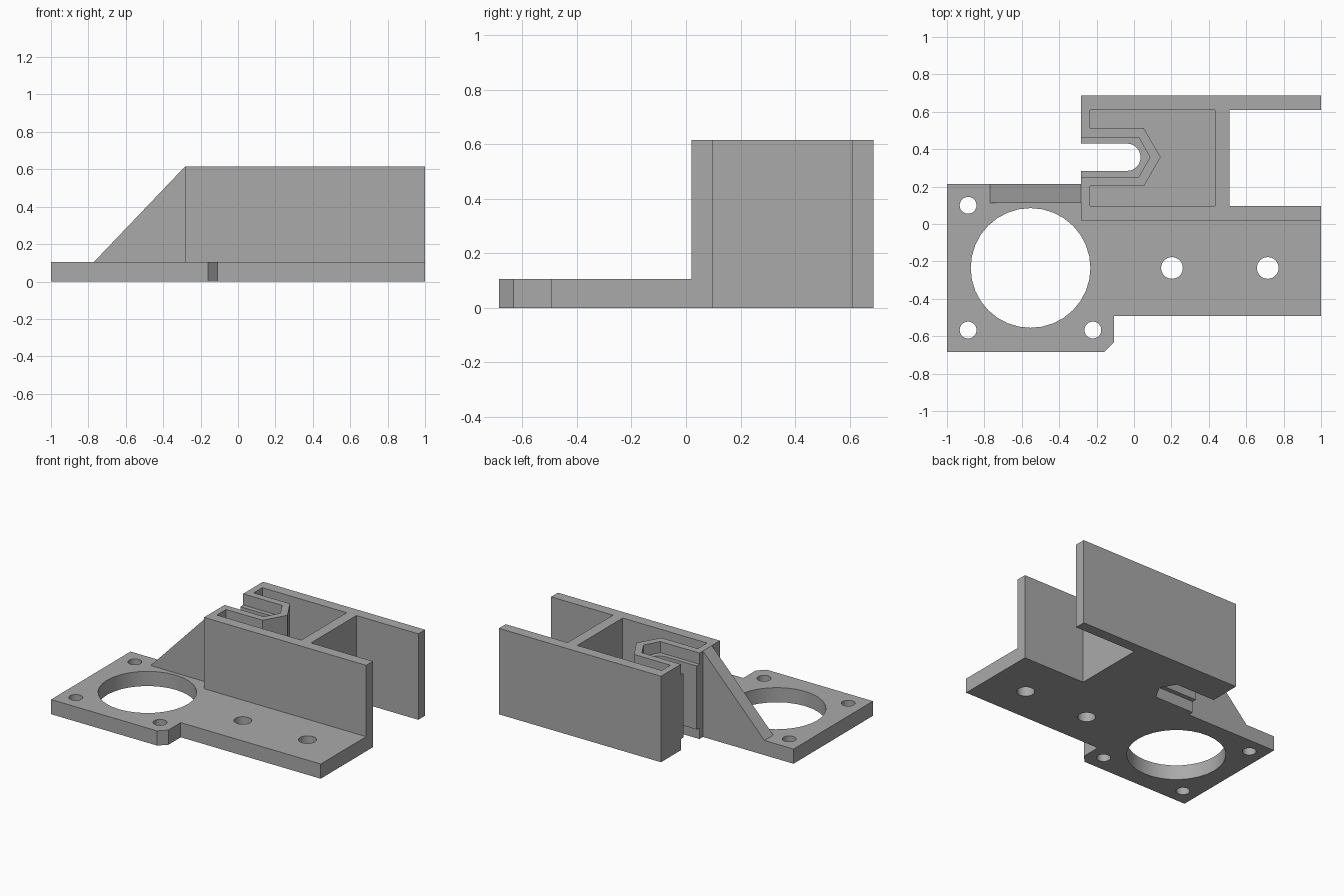
import bpy
import math

cube = bpy.data.objects.get("Cube")
if cube:
    bpy.data.objects.remove(cube, do_unlink=True)

grey = bpy.data.materials.new("mid grey")
grey.use_nodes = True
grey.diffuse_color = (0.4, 0.4, 0.4, 1)
grey.node_tree.nodes["Principled BSDF"].inputs["Base Color"].default_value = (0.4, 0.4, 0.4, 1)

PLATE, TOP = 0.105, 0.615
SLOT_Y = 0.357


def prism(name, outline, low, high, plane="xy"):
    """Extrude a closed outline along z, or along y for plane 'xz'."""
    n = len(outline)
    place = (lambda p, h: (p[0], p[1], h)) if plane == "xy" else (lambda p, h: (p[0], h, p[1]))
    verts = [place(p, h) for h in (low, high) for p in outline]
    faces = [list(range(n))[::-1], list(range(n, 2 * n))]
    faces += [[i, (i + 1) % n, (i + 1) % n + n, i + n] for i in range(n)]
    if plane == "xz":
        faces = [f[::-1] for f in faces]
    mesh = bpy.data.meshes.new(name)
    mesh.from_pydata(verts, [], faces)
    mesh.materials.append(grey)
    obj = bpy.data.objects.new(name, mesh)
    bpy.context.collection.objects.link(obj)
    return obj


def arc(x, y, r, start, end, n):
    angles = [math.radians(start + (end - start) * i / n) for i in range(n + 1)]
    return [(x + r * math.cos(a), y + r * math.sin(a)) for a in angles]


def combine(target, other, operation):
    """Apply a boolean and discard the second solid."""
    mod = target.modifiers.new(operation.lower(), "BOOLEAN")
    mod.operation, mod.object, mod.solver = operation, other, "EXACT"
    bpy.context.view_layer.objects.active = target
    bpy.ops.object.modifier_apply(modifier=mod.name)
    bpy.data.objects.remove(other, do_unlink=True)


def pointed(x_open, x_shoulder, x_tip, half):
    """Slot outline open to the left with a pointed right end."""
    return [(x_open, SLOT_Y - half), (x_shoulder, SLOT_Y - half), (x_tip, SLOT_Y),
            (x_shoulder, SLOT_Y + half), (x_open, SLOT_Y + half)]


# Mounting plate with its chamfered corner
bracket = prism("mounting_bracket", [
    (-1, -0.685), (-0.16, -0.685), (-0.108, -0.633), (-0.108, -0.493), (1, -0.493),
    (1, 0.06), (-0.24, 0.06), (-0.24, 0.213), (-1, 0.213)], 0, PLATE)

# Large opening and screw holes
holes = [(-0.553, -0.235, 0.32)]
holes += [(x, y, 0.045) for x, y in ((-0.887, 0.1), (-0.887, -0.567), (-0.22, -0.567))]
holes += [(x, -0.235, 0.058) for x in (0.203, 0.715)]
for x, y, r in holes:
    combine(bracket, prism("hole", arc(x, y, r, 0, 360, 32)[:-1], -0.1, 0.3), "DIFFERENCE")

# Upright block: two long side walls joined by the pocketed body
block = prism("block", [
    (-0.283, 0.02), (1, 0.02), (1, 0.097), (0.51, 0.097),
    (0.51, 0.61), (1, 0.61), (1, 0.687), (-0.283, 0.687)], 0, TOP)

# Pocket wrapping around the slot wall
pocket = prism("pocket", [(-0.235, 0.097), (0.433, 0.097), (0.433, 0.61), (-0.235, 0.61)]
               + pointed(-0.235, 0.053, 0.142, 0.155)[::-1], 0.1, 0.8)
combine(block, pocket, "DIFFERENCE")

# Round-ended through slot with pointed recesses at both ends
slot = prism("slot", [(-0.4, SLOT_Y - 0.073)] + arc(-0.038, SLOT_Y, 0.073, -90, 90, 16)
             + [(-0.4, SLOT_Y + 0.073)], -0.1, 0.8)
combine(block, slot, "DIFFERENCE")
for low, high in ((-0.1, 0.08), (TOP - 0.08, 0.8)):
    recess = prism("recess", pointed(-0.4, 0.026, 0.085, 0.105), low, high)
    combine(block, recess, "DIFFERENCE")

# Sloping gusset
gusset = prism("gusset", [(-0.77, PLATE), (-0.77, 0.05), (-0.26, 0.05), (-0.26, TOP), (-0.283, TOP)],
               0.112, 0.213, "xz")
# Keep the embedded edge inside the left wall
combine(bracket, block, "UNION")
combine(bracket, gusset, "UNION")

bpy.ops.object.select_all(action="DESELECT")
bracket.select_set(True)
bpy.context.view_layer.objects.active = bracket
bpy.ops.object.shade_smooth_by_angle(angle=math.radians(25))
